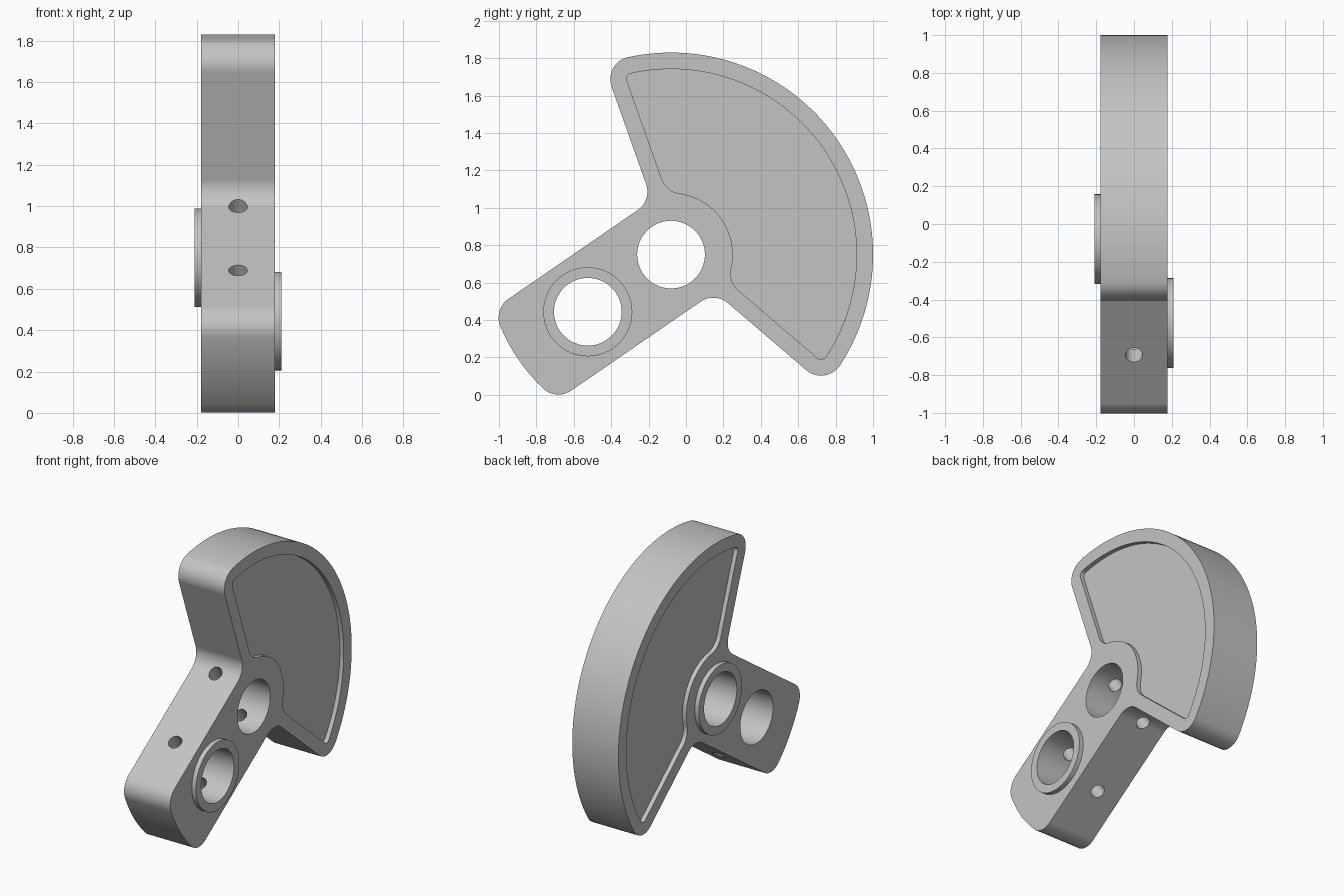
import bpy
import bmesh
from math import sin, cos, asin, atan2, sqrt, radians, pi
from mathutils import Vector

if "Cube" in bpy.data.objects:
    bpy.data.objects.remove(bpy.data.objects["Cube"], do_unlink=True)

# Main dimensions; profiles use u along the arm axis and v across it
TILT = radians(34.5)
SPREAD = radians(75)
AXLE_Y, AXLE_Z = -0.08, 0.75
HALF_T = 0.178
COLLAR_T = 0.032
FAN_R, ARM_R, ARM_HALF, FILLET = 1.08, 0.99, 0.297, 0.12
PIN_U = -0.54
BORE_R, COLLAR_R, OIL_R = 0.181, 0.238, 0.045

steel = bpy.data.materials.new("plain_grey")
steel.use_nodes = True
GREY = (0.55, 0.55, 0.55, 1)
steel.diffuse_color = GREY
steel.node_tree.nodes["Principled BSDF"].inputs["Base Color"].default_value = GREY


def place(u, v, x=0):
    return Vector((x, AXLE_Y + u * cos(TILT) - v * sin(TILT),
                   AXLE_Z + u * sin(TILT) + v * cos(TILT)))


def arc(u, v, r, a0, a1, n):
    return [(u + r * cos(a0 + (a1 - a0) * i / n),
             v + r * sin(a0 + (a1 - a0) * i / n)) for i in range(n + 1)]


def mirrored(half):
    """Close a half outline by mirroring it across the arm axis."""
    pts = half + [(u, -v) for u, v in reversed(half)]
    return [p for i, p in enumerate(pts)
            if (Vector(p) - Vector(pts[i - 1])).length > 1e-5]


def prism(name, pts, x0, x1):
    bm = bmesh.new()
    face = bm.faces.new([bm.verts.new(place(u, v, x0)) for u, v in pts])
    new = bmesh.ops.extrude_face_region(bm, geom=[face])["geom"]
    bmesh.ops.translate(bm, vec=(x1 - x0, 0, 0),
                        verts=[g for g in new if isinstance(g, bmesh.types.BMVert)])
    bmesh.ops.recalc_face_normals(bm, faces=bm.faces)
    mesh = bpy.data.meshes.new(name)
    bm.to_mesh(mesh)
    bm.free()
    obj = bpy.data.objects.new(name, mesh)
    bpy.context.collection.objects.link(obj)
    mesh.materials.append(steel)
    return obj


def cylinder(name, r, depth, location, rotation):
    bpy.ops.mesh.primitive_cylinder_add(vertices=64, radius=r, depth=depth,
                                        location=location, rotation=rotation)
    obj = bpy.context.object
    obj.name = name
    obj.data.materials.append(steel)
    return obj


def activate(obj):
    bpy.ops.object.select_all(action="DESELECT")
    obj.select_set(True)
    bpy.context.view_layer.objects.active = obj


def cut(obj, cutter):
    activate(obj)
    mod = obj.modifiers.new("cut", "BOOLEAN")
    mod.operation = "DIFFERENCE"
    mod.solver = "EXACT"
    mod.object = cutter
    bpy.ops.object.modifier_apply(modifier=mod.name)


def web_outline():
    """Fan-shaped counterweight running into a straight arm."""
    d = FAN_R - FILLET
    a = SPREAD - asin(FILLET / d)
    half = arc(0, 0, FAN_R, 0, a, 48)
    half += arc(d * cos(a), d * sin(a), FILLET, a, SPREAD + pi / 2, 12)
    v = ARM_HALF + FILLET
    u = (cos(SPREAD) * v - FILLET) / sin(SPREAD)
    half += arc(u, v, FILLET, SPREAD - pi / 2, -pi / 2, 12)
    v = ARM_HALF - FILLET
    u = -sqrt((ARM_R - FILLET) ** 2 - v * v)
    b = atan2(v, u)
    half += arc(u, v, FILLET, pi / 2, b, 12)
    half += arc(0, 0, ARM_R, b, pi, 12)
    return mirrored(half)


def pocket_outline(outer=0.992, inner=0.33, rim=0.088, tip=0.03):
    """Fan inset by the rim, curving around the axle boss."""
    d = outer - tip
    a = SPREAD - asin((rim + tip) / d)
    half = arc(0, 0, outer, 0, a, 48)
    half += arc(d * cos(a), d * sin(a), tip, a, SPREAD + pi / 2, 8)
    d = inner + FILLET
    b = SPREAD - asin((rim + FILLET) / d)
    half += arc(d * cos(b), d * sin(b), FILLET, SPREAD + pi / 2, b + pi, 12)
    half += arc(0, 0, inner, b, 0, 16)
    return mirrored(half)


# Web body and the two raised collars on opposite sides
web = prism("crank_web", web_outline(), -HALF_T, HALF_T)
across = (0, pi / 2, 0)
mid = HALF_T + COLLAR_T / 2
axle_collar = cylinder("axle_collar", COLLAR_R, COLLAR_T, place(0, 0, -mid), across)
pin_collar = cylinder("pin_collar", COLLAR_R, COLLAR_T, place(PIN_U, 0, mid), across)

cutters = []

# Shallow pockets in both faces of the counterweight
for side in (-1, 1):
    pocket = prism("pocket_cutter", pocket_outline(), side * (HALF_T - 0.03), side * 0.3)
    cut(web, pocket)
    cutters.append(pocket)

# Axle and pin bores, each with a cross-drilled oil hole
for u, collar in ((0, axle_collar), (PIN_U, pin_collar)):
    bore = cylinder("bore_cutter", BORE_R, 1, place(u, 0), across)
    oil = cylinder("oil_hole_cutter", OIL_R, 0.9, place(u, 0), (TILT, 0, 0))
    cut(web, bore)
    cut(collar, bore)
    cut(web, oil)
    cutters += [bore, oil]

for c in cutters:
    bpy.data.objects.remove(c, do_unlink=True)

# Smooth curved walls, crisp rims
for obj in (web, axle_collar, pin_collar):
    activate(obj)
    bpy.ops.object.shade_smooth_by_angle(angle=radians(30))
    mod = obj.modifiers.new("even_shading", "WEIGHTED_NORMAL")
    mod.keep_sharp = True
